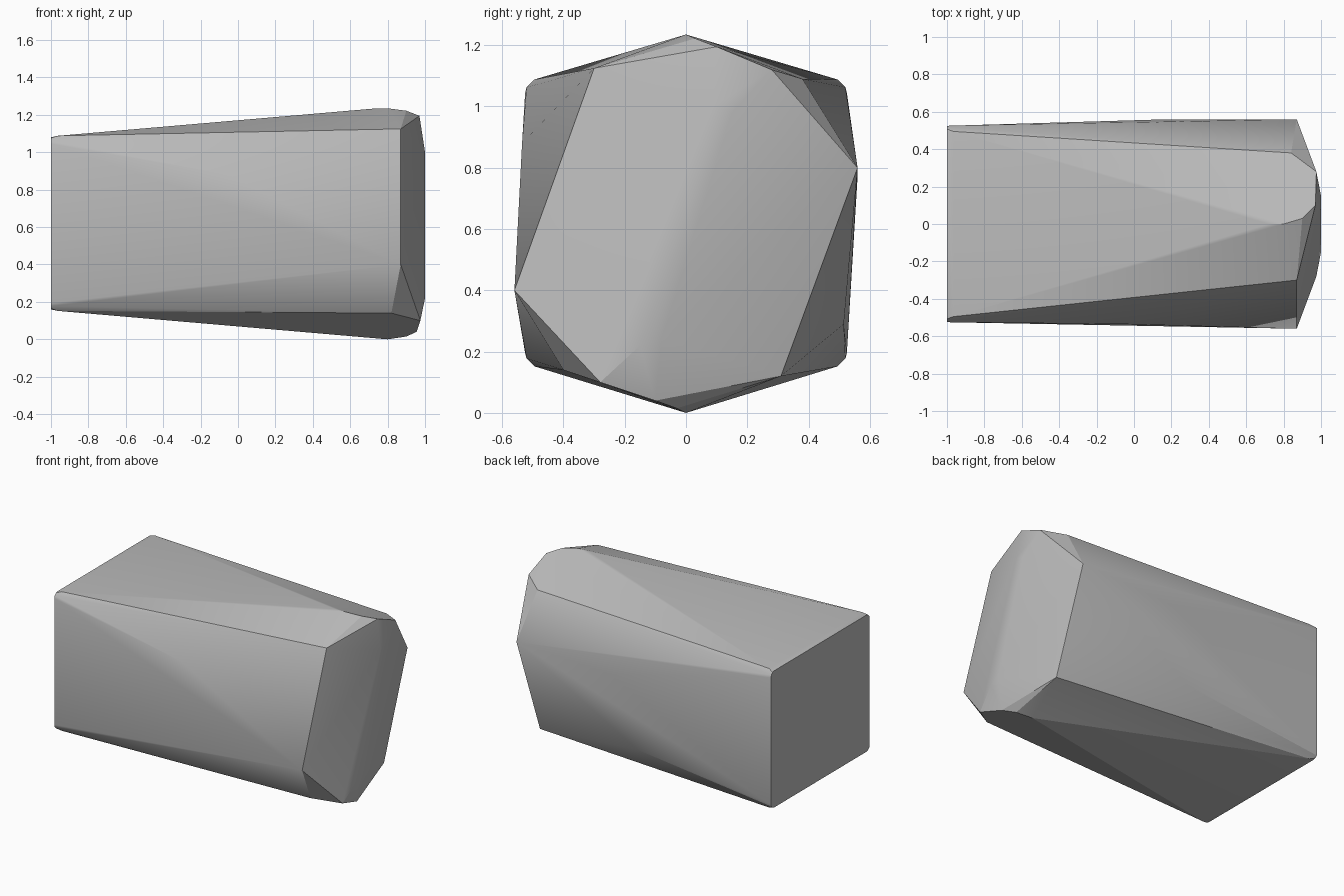
import bpy
import bmesh
import math

cube = bpy.data.objects.get("Cube")
if cube:
    bpy.data.objects.remove(cube, do_unlink=True)

# Plain grey material
grey = bpy.data.materials.new("stone_grey")
grey.use_nodes = True
colour = (0.5, 0.5, 0.5, 1.0)
grey.diffuse_color = colour
grey.node_tree.nodes["Principled BSDF"].inputs["Base Color"].default_value = colour

points = []

# Square end with small rounded corners
for sy in (-1, 1):
    for sz in (-1, 1):
        for a in (0, 30, 60, 90):
            c, s = math.cos(math.radians(a)), math.sin(math.radians(a))
            y, z = 0.49 + 0.035 * c, 0.425 + 0.035 * s
            points.append((-1.0, sy * y, 0.62 + sz * z))
        points.append((-0.965, sy * 0.495, 0.62 + sz * 0.468))

# Wide shoulder of the tapered end
points += [
    (0.87, -0.56, 0.40), (0.87, -0.30, 1.125),
    (0.87, 0.56, 0.80), (0.87, 0.31, 0.12),
    (0.84, 0.38, 1.09), (0.82, -0.40, 0.14),
]

# Rounded top and bottom ridges
points += [
    (0.72, 0.0, 1.233), (0.80, 0.0, 1.235), (0.90, 0.03, 1.222),
    (0.80, 0.0, 0.0), (0.90, -0.03, 0.015),
]

# Softly folded nose
points += [
    (0.97, 0.10, 1.195), (0.975, 0.28, 1.12),
    (0.955, -0.10, 0.04), (0.975, -0.28, 0.10),
    (1.0, 0.09, 1.0), (1.0, 0.15, 0.98),
    (1.0, -0.15, 0.22), (1.0, -0.08, 0.24),
]

# Shallow bulges along the sides
points += [
    (-0.05, -0.535, 0.88), (0.18, 0.56, 0.77), (0.0, 0.515, 0.29),
]

# Faceted stone block wrapped around the outline points
bm = bmesh.new()
for p in points:
    bm.verts.new(p)
bmesh.ops.convex_hull(bm, input=bm.verts[:])
loose = [v for v in bm.verts if not v.link_faces]
bmesh.ops.delete(bm, geom=loose, context="VERTS")
bmesh.ops.recalc_face_normals(bm, faces=bm.faces[:])
mesh = bpy.data.meshes.new("stone_block")
bm.to_mesh(mesh)
bm.free()
mesh.materials.append(grey)

block = bpy.data.objects.new("stone_block", mesh)
bpy.context.collection.objects.link(block)
bpy.ops.object.select_all(action="DESELECT")
block.select_set(True)
bpy.context.view_layer.objects.active = block
bpy.ops.object.shade_smooth_by_angle(angle=math.radians(20))
